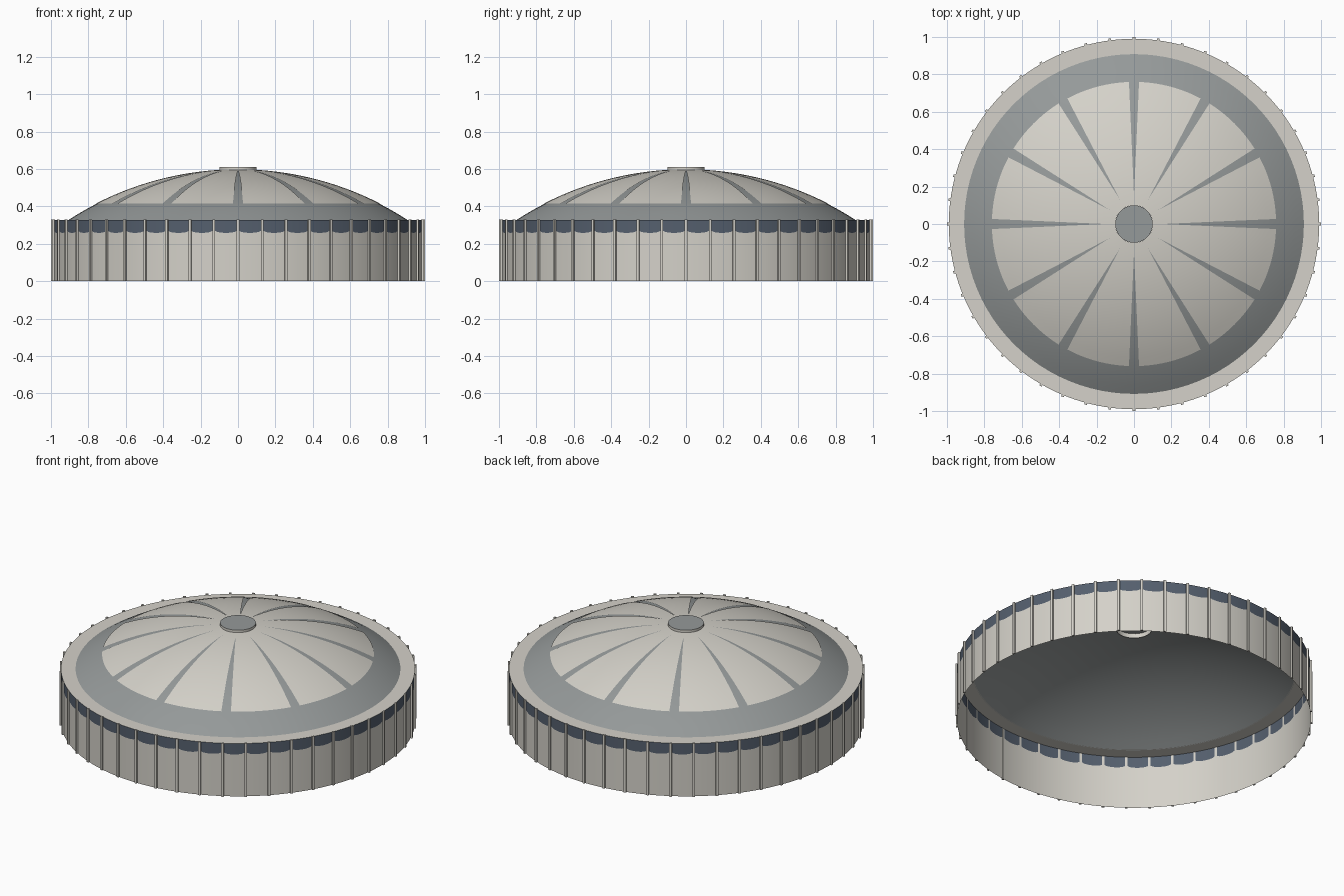
import bpy, bmesh, math
from math import sin, cos, pi, sqrt

if "Cube" in bpy.data.objects:
    bpy.data.objects.remove(bpy.data.objects["Cube"])


def material(name, rgb):
    m = bpy.data.materials.new(name)
    m.diffuse_color = (*rgb, 1)
    m.use_nodes = True
    m.node_tree.nodes["Principled BSDF"].inputs["Base Color"].default_value = m.diffuse_color
    return m


STONE = material("pale stone", (0.66, 0.64, 0.585))
GREY = material("roof grey", (0.30, 0.32, 0.32))
GLASS = material("dark blue glass", (0.09, 0.115, 0.155))

R_WALL, R_DOME, R_CAP, R_PANEL = 0.99, 0.91, 0.10, 0.76
Z_TOP, N_PIL, N_RIB = 0.326, 48, 12
SPHERE_R, SPHERE_Z = 1.668, -1.073


def dome_z(r):
    return SPHERE_Z + sqrt(SPHERE_R ** 2 - r * r)


def polar(r, a, z):
    return (r * cos(a), r * sin(a), z)


def grid(bm, rows, closed, mats):
    """Skin rows of points; mats[i] is the material of strip i."""
    vs = [[bm.verts.new(p) for p in row] for row in rows]
    n = len(rows[0])
    for i in range(len(rows) - 1):
        for j in range(n if closed else n - 1):
            k = (j + 1) % n
            f = bm.faces.new((vs[i][j], vs[i][k], vs[i + 1][k], vs[i + 1][j]))
            f.material_index = mats[i]


def finish(name, bm, mats, smooth=True):
    me = bpy.data.meshes.new(name)
    bm.to_mesh(me)
    bm.free()
    for m in mats:
        me.materials.append(m)
    ob = bpy.data.objects.new(name, me)
    bpy.context.collection.objects.link(ob)
    if smooth:
        bpy.ops.object.select_all(action='DESELECT')
        ob.select_set(True)
        bpy.context.view_layer.objects.active = ob
        bpy.ops.object.shade_smooth_by_angle(angle=math.radians(30))
    return ob


# outer wall with a scalloped glass band under the roof edge
STEPS = 6
N = N_PIL * STEPS
angles = [2 * pi * j / N for j in range(N)]


def scallop(j):
    t = (j % STEPS) / STEPS
    return 0.272 - 0.014 * sqrt(sin(pi * t))


bm = bmesh.new()
grid(bm, [[polar(R_WALL, a, 0) for a in angles],
          [polar(R_WALL, a, scallop(j)) for j, a in enumerate(angles)],
          [polar(R_WALL, a, Z_TOP) for a in angles]], True, [0, 1])
finish("outer_wall", bm, [STONE, GLASS])

# flat roof ring
bm = bmesh.new()
grid(bm, [[polar(r, a, Z_TOP) for a in angles] for r in (R_WALL, R_DOME - 0.005)],
     True, [0])
finish("roof_ring", bm, [STONE], False)

# thin upright fins around the wall
bm = bmesh.new()
W = 0.007
for i in range(N_PIL):
    a = 2 * pi * i / N_PIL
    c, s = cos(a), sin(a)
    section = [(R_WALL - 0.001, -W), (1.0, -W), (1.0, W), (R_WALL - 0.001, W)]
    ring = [[bm.verts.new((x * c - y * s, x * s + y * c, z)) for x, y in section]
            for z in (0, Z_TOP + 0.004)]
    bm.faces.new(ring[0][::-1])
    bm.faces.new(ring[1])
    for j in range(4):
        k = (j + 1) % 4
        bm.faces.new((ring[0][j], ring[0][k], ring[1][k], ring[1][j]))
finish("wall_fins", bm, [STONE], False)

# grey dome shell, open under the cap
bm = bmesh.new()
SEG, RINGS = 96, 16
radii = [R_DOME + (R_CAP - R_DOME) * i / RINGS for i in range(RINGS + 1)]
grid(bm, [[polar(r, 2 * pi * j / SEG, dome_z(r)) for j in range(SEG)] for r in radii],
     True, [0] * RINGS)
finish("dome_shell", bm, [GREY])

# pale dome panels, leaving tapered grey ribs between them
bm = bmesh.new()
radii = [R_PANEL + (R_CAP - R_PANEL) * i / 14 for i in range(15)]
for p in range(N_RIB):
    rows = []
    for r in radii:
        gap = max(0.0, 0.027 * (r - 0.15) / (R_PANEL - 0.15)) / r
        a0 = 2 * pi * p / N_RIB + gap
        a1 = 2 * pi * (p + 1) / N_RIB - gap
        rows.append([polar(r, a0 + (a1 - a0) * j / 8, dome_z(r) + 0.003)
                     for j in range(9)])
    grid(bm, rows, False, [0] * 14)
bmesh.ops.remove_doubles(bm, verts=bm.verts, dist=1e-5)
finish("dome_panels", bm, [STONE])

# small round cap: pale side, grey top
bm = bmesh.new()
ca = [2 * pi * j / 32 for j in range(32)]
grid(bm, [[polar(R_CAP, a, z) for a in ca] for z in (0.582, 0.61)], True, [0])
top = bm.faces.new([v for v in bm.verts if v.co.z > 0.6])
top.material_index = 1
top.normal_update()
if top.normal.z < 0:
    top.normal_flip()
finish("dome_cap", bm, [STONE, GREY])
